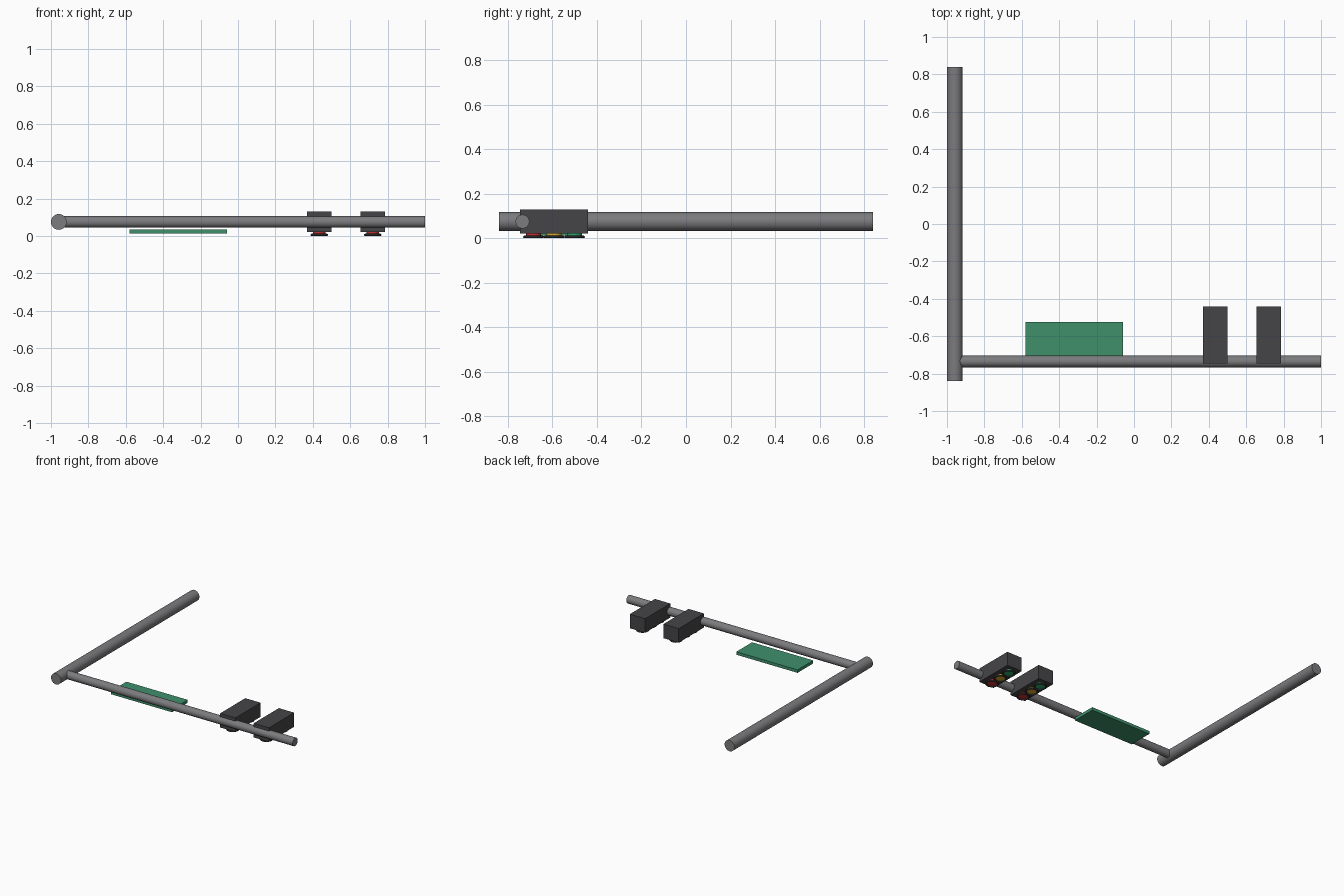
import bpy, math
from mathutils import Vector

if "Cube" in bpy.data.objects:
    bpy.data.objects.remove(bpy.data.objects["Cube"])


def material(name, rgb):
    m = bpy.data.materials.new(name)
    m.diffuse_color = (*rgb, 1)
    m.use_nodes = True
    m.node_tree.nodes["Principled BSDF"].inputs["Base Color"].default_value = m.diffuse_color
    return m


STEEL = material("steel", (0.2, 0.2, 0.21))
DARK = material("dark_housing", (0.06, 0.06, 0.065))
GREEN_SIGN = material("sign_green", (0.05, 0.28, 0.15))
LENSES = [("red", material("red", (0.6, 0.03, 0.03))),
          ("amber", material("amber", (0.75, 0.4, 0.03))),
          ("green", material("green", (0.03, 0.4, 0.15)))]


def finish(name, mat, smooth=True):
    o = bpy.context.object
    o.name = name
    o.data.materials.append(mat)
    if smooth:
        bpy.ops.object.shade_smooth_by_angle()
    return o


def rod(name, a, b, r, mat, sides=32):
    a, b = Vector(a), Vector(b)
    d = b - a
    bpy.ops.mesh.primitive_cylinder_add(
        vertices=sides, radius=r, depth=d.length, location=(a + b) / 2,
        rotation=d.to_track_quat('Z', 'Y').to_euler())
    return finish(name, mat)


def box(name, lo, hi, mat):
    lo, hi = Vector(lo), Vector(hi)
    bpy.ops.mesh.primitive_cube_add(size=1, location=(lo + hi) / 2)
    bpy.context.object.scale = hi - lo
    bpy.ops.object.transform_apply(location=False, rotation=False, scale=True)
    return finish(name, mat, False)


# Pole and arm, lying flat
rod("pole", (-0.958, 0.84, 0.075), (-0.958, -0.84, 0.075), 0.042, STEEL)
rod("arm", (-0.958, -0.735, 0.075), (1.0, -0.735, 0.075), 0.031, STEEL)

# Road sign hanging below the arm
box("sign_panel", (-0.58, -0.715, 0.012), (-0.06, -0.525, 0.035), GREEN_SIGN)

# Signal heads with three lenses each, facing down
for i, x in enumerate((0.435, 0.72), 1):
    box(f"signal_housing_{i}", (x - 0.065, -0.745, 0.022), (x + 0.065, -0.44, 0.13), DARK)
    for k, (colour, mat) in enumerate(LENSES):
        y = -0.685 + 0.092 * k
        rod(f"{colour}_lens_{i}", (x, y, 0.006), (x, y, 0.03), 0.034, mat, 24)
        # Dark rim around the lens
        bpy.ops.mesh.primitive_torus_add(
            major_segments=24, minor_segments=8, major_radius=0.041,
            minor_radius=0.006, location=(x, y, 0.006))
        finish(f"{colour}_rim_{i}", DARK)
